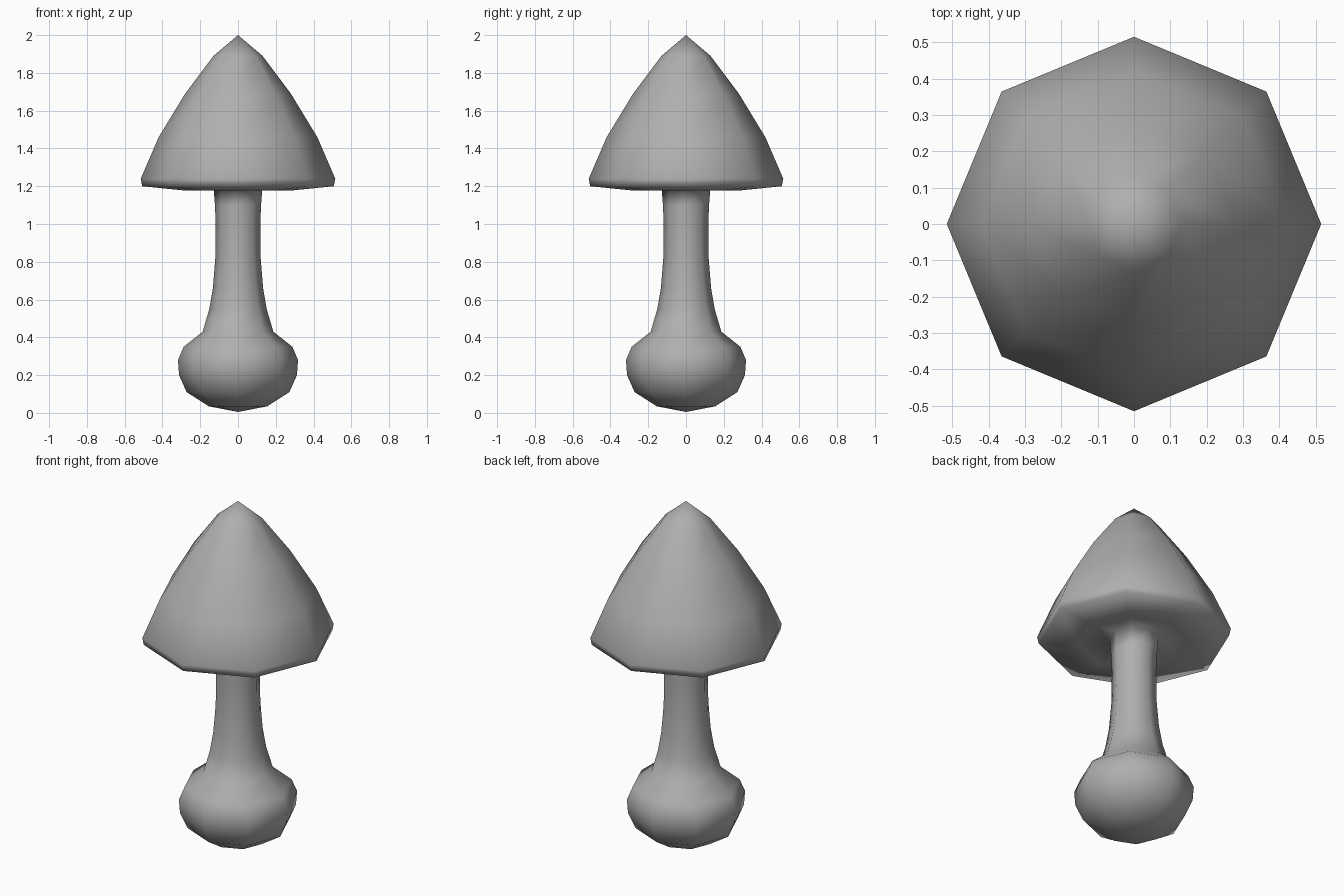
import bpy
import bmesh
from math import cos, sin, pi

SIDES = 8

cube = bpy.data.objects.get("Cube")
if cube:
    bpy.data.objects.remove(cube, do_unlink=True)


def make_material(name, color):
    mat = bpy.data.materials.new(name)
    mat.use_nodes = True
    mat.diffuse_color = color
    bsdf = next(n for n in mat.node_tree.nodes if n.type == 'BSDF_PRINCIPLED')
    bsdf.inputs["Base Color"].default_value = color
    return mat


def lathe(name, profile, mat):
    """Revolve (radius, height) points around z; zero radius makes a pole."""
    bm = bmesh.new()
    rings = []
    for r, z in profile:
        if r == 0:
            rings.append([bm.verts.new((0, 0, z))] * SIDES)
        else:
            rings.append([bm.verts.new((r * cos(2 * pi * i / SIDES),
                                        r * sin(2 * pi * i / SIDES), z))
                          for i in range(SIDES)])
    for a, b in zip(rings, rings[1:]):
        for i in range(SIDES):
            j = (i + 1) % SIDES
            corners = dict.fromkeys((a[i], a[j], b[j], b[i]))
            bm.faces.new(list(corners))
    bmesh.ops.recalc_face_normals(bm, faces=bm.faces)
    mesh = bpy.data.meshes.new(name)
    bm.to_mesh(mesh)
    bm.free()
    mesh.materials.append(mat)
    mesh.shade_smooth()
    obj = bpy.data.objects.new(name, mesh)
    bpy.context.collection.objects.link(obj)
    return obj


grey = make_material("mid_grey", (0.43, 0.43, 0.43, 1))

# One continuous surface: bulb, stem, underside of the cap, rim and dome
bulb = [(0, 0.005), (0.155, 0.035), (0.272, 0.11), (0.312, 0.2),
        (0.318, 0.28), (0.288, 0.35), (0.187, 0.43)]
stem = [(0.152, 0.55), (0.133, 0.66), (0.12, 0.82), (0.118, 1.0),
        (0.122, 1.1), (0.13, 1.2)]
cap = [(0.29, 1.178), (0.507, 1.2), (0.515, 1.24),
       (0.42, 1.46), (0.28, 1.69), (0.13, 1.89), (0, 2.0)]
lathe("mushroom", bulb + stem + cap, grey)
